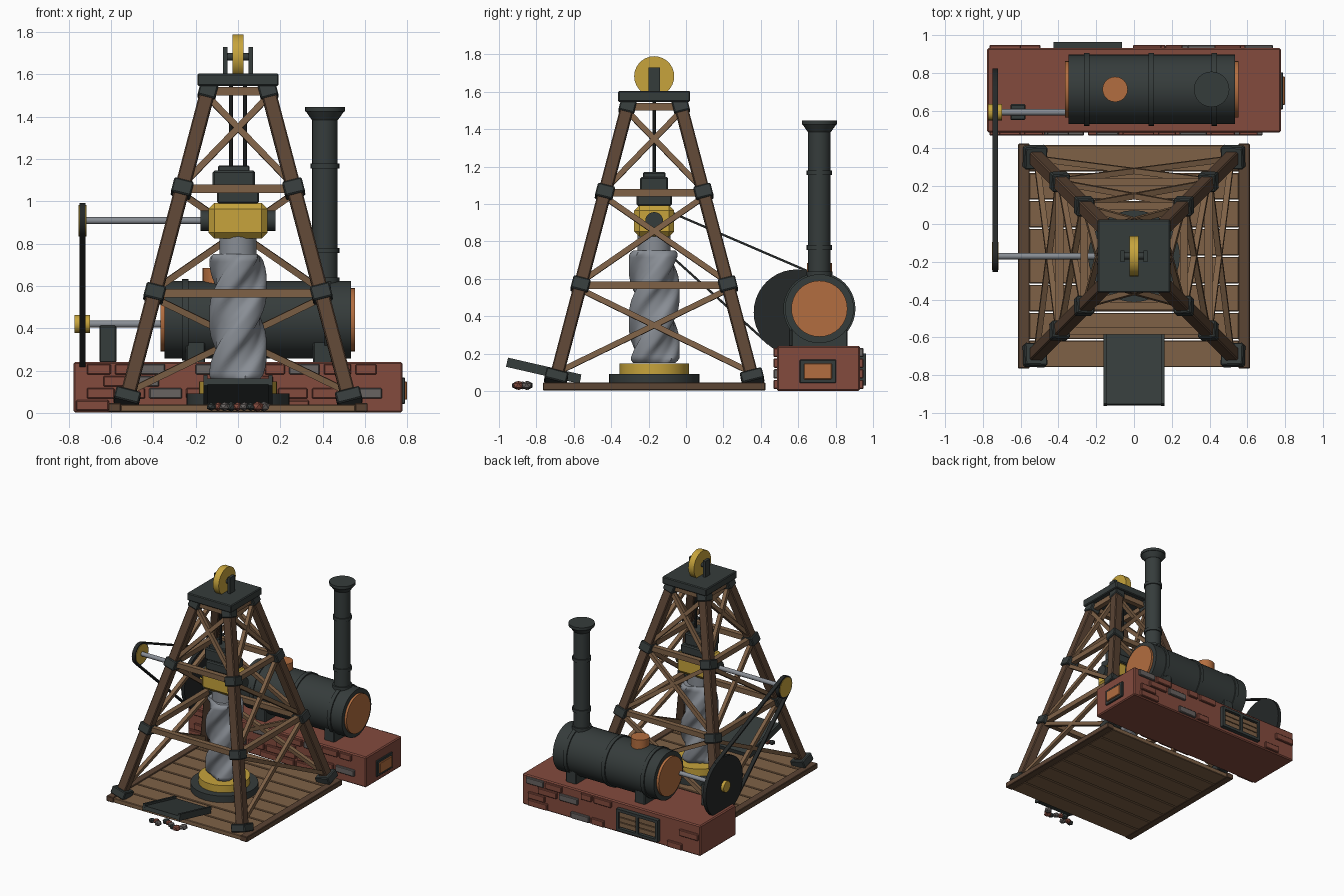
import bpy, bmesh, math, random
from mathutils import Vector, Matrix

if "Cube" in bpy.data.objects:
    bpy.data.objects.remove(bpy.data.objects["Cube"])
random.seed(4)


def material(name, *rgb):
    m = bpy.data.materials.new(name)
    m.use_nodes = True
    m.diffuse_color = (*rgb, 1)
    m.node_tree.nodes["Principled BSDF"].inputs["Base Color"].default_value = (*rgb, 1)
    return m


BRICK = material("brick_red", .23, .07, .048)
IRON = material("dark_iron", .036, .045, .044)
BLACK = material("belt_black", .018, .021, .021)
GOLD = material("brass", .57, .37, .045)
WOOD = material("dark_wood", .105, .058, .034)
PLANK = material("light_wood", .21, .12, .062)
STEEL = material("steel_grey", .25, .27, .30)
COPPER = material("copper", .45, .155, .05)
STONE = material("grey_stone", .14, .125, .12)


def finish(name, bm, mat, smooth=False):
    me = bpy.data.meshes.new(name)
    bmesh.ops.recalc_face_normals(bm, faces=bm.faces)
    bm.to_mesh(me)
    bm.free()
    me.materials.append(mat)
    if smooth:
        me.polygons.foreach_set("use_smooth", [True] * len(me.polygons))
        me.set_sharp_from_angle(angle=math.radians(35))
    ob = bpy.data.objects.new(name, me)
    bpy.context.scene.collection.objects.link(ob)
    return ob


def box(name, center, size, mat, bevel=0.0, rot=None):
    bm = bmesh.new()
    bmesh.ops.create_cube(bm, size=1, matrix=Matrix.Diagonal((*size, 1)))
    if bevel:
        bmesh.ops.bevel(bm, geom=bm.edges[:], offset=bevel, segments=1, affect='EDGES')
    turn = rot.to_matrix().to_4x4() if rot else Matrix()
    bm.transform(Matrix.Translation(center) @ turn)
    return finish(name, bm, mat)


def align(a, b):
    return Vector((0, 0, 1)).rotation_difference(Vector(b) - Vector(a))


def beam(name, a, b, width, mat, depth=None, bevel=0.0):
    a, b = Vector(a), Vector(b)
    return box(name, (a + b) / 2, (width, depth or width, (b - a).length), mat, bevel, align(a, b))


def rod(name, a, b, r, mat, r2=None, sides=32):
    a, b = Vector(a), Vector(b)
    bm = bmesh.new()
    bmesh.ops.create_cone(bm, cap_ends=True, segments=sides, radius1=r,
                          radius2=r if r2 is None else r2, depth=(b - a).length)
    bm.transform(Matrix.Translation((a + b) / 2) @ align(a, b).to_matrix().to_4x4())
    return finish(name, bm, mat, True)


CY = -.17          # tower centre in depth


# Platform
for s in (-1, 1):
    box("platform_side_beam", (s * .583, CY, .025), (.06, 1.19, .042), WOOD, .004)
for i in range(8):
    box("platform_plank", (0, CY + (i - 3.5) * .148, .022), (1.11, .14, .036), PLANK, .004)


# Tower legs, brackets, rails and braces
def corner(i, z):
    sx, sy = ((-1, -1), (1, -1), (1, 1), (-1, 1))[i % 4]
    r = .53 - .2635 * (z - .05)
    return Vector((sx * r, CY + sy * r, z))


levels = (.08, .565, 1.06, 1.52)
for i in range(4):
    beam("tower_leg", corner(i, .05), corner(i, 1.55), .07, WOOD, bevel=.006)
    beam("leg_foot", corner(i, .045), corner(i, .1), .12, IRON, bevel=.006)
    for z, w in ((.565, .095), (1.06, .095), (1.52, .085)):
        beam("leg_bracket", corner(i, z - .033), corner(i, z + .033), w, IRON, bevel=.006)
        beam("cross_rail", corner(i, z), corner(i + 1, z), .04, PLANK)
    for bay in range(3):
        if i == 0 and bay < 2:
            continue       # the front stays open around the drill
        lo, hi = levels[bay] + .02, levels[bay + 1] - .02
        beam("diagonal_brace", corner(i, lo), corner(i + 1, hi), .03, PLANK)
        beam("diagonal_brace", corner(i + 1, lo), corner(i, hi), .03, PLANK)

# Crown with hoist wheel
box("crown_plate", (0, CY, 1.575), (.385, .385, .058), IRON, .006)
rod("hoist_wheel", (-.025, CY, 1.683), (.025, CY, 1.683), .107, GOLD, sides=28)
rod("hoist_axle", (-.06, CY, 1.683), (.06, CY, 1.683), .018, IRON, sides=12)
for s in (-1, 1):
    box("wheel_support", (s * .06, CY, 1.665), (.022, .06, .13), IRON)
    rod("hoist_cable", (s * .033, CY, 1.14), (s * .033, CY, 1.56), .009, BLACK, sides=8)

# Drive head
box("motor_cap", (-.02, CY, 1.15), (.15, .12, .04), IRON, .006)
box("motor_block", (-.02, CY, 1.1), (.2, .15, .09), IRON, .008)
box("motor_base", (0, CY, 1.025), (.2, .19, .07), IRON, .008)
box("gearbox", (0, CY, .909), (.28, .214, .168), GOLD, .028)
for s in (-1, 1):
    rod("gearbox_flange", (s * .13, CY, .909), (s * .178, CY, .909), .048, IRON, sides=20)


# Twisted drill
def drill():
    bm = bmesh.new()
    rows, cols, low, high = 48, 48, .15, .752
    rings = []
    for j in range(rows + 1):
        z = low + (high - low) * j / rows
        end = min(j, rows - j)
        taper = (.86, .95)[end] if end < 2 else 1
        ring = []
        for k in range(cols):
            a = math.tau * k / cols
            lobe = math.tanh(2.5 * math.cos(3 * (a - math.tau * z / .9)))
            r = (.12 + .016 * lobe) * taper
            ring.append(bm.verts.new((r * math.cos(a), CY + r * math.sin(a), z)))
        rings.append(ring)
    for lower, upper in zip(rings, rings[1:]):
        for k in range(cols):
            n = (k + 1) % cols
            bm.faces.new((lower[k], lower[n], upper[n], upper[k]))
    bm.faces.new(rings[0])
    bm.faces.new(rings[-1])
    finish("drill_bit", bm, STEEL, True)


drill()
rod("drill_neck", (0, CY, .74), (0, CY, .84), .088, STEEL, sides=24)
rod("bore_flange", (0, CY, .04), (0, CY, .092), .243, IRON)
rod("bore_ring", (0, CY, .09), (0, CY, .148), .185, GOLD)

# Spoil chute and rubble
slope = ((0, -.957, .148), (0, -.565, .058))
beam("chute_floor", *slope, .32, IRON, .03)
for s in (-1, 1):
    beam("chute_side", *(Vector(p) + Vector((s * .153, 0, .006)) for p in slope), .018, IRON, .05)
for i in range(9):
    spot = (-.125 + i * .031, -.875 + random.uniform(-.035, .035), .03)
    bm = bmesh.new()
    bmesh.ops.create_icosphere(bm, subdivisions=1, radius=random.uniform(.025, .032))
    bm.transform(Matrix.Translation(spot) @ Matrix.Diagonal((1, 1, .8, 1)))
    finish("rubble", bm, (IRON, BRICK, STONE)[i % 3])

# Brick engine bed with raised bricks
box("engine_bed", (0, .708, .121), (1.555, .445, .24), BRICK, .008)
for face, y in ((-1, .481), (1, .935)):
    for row in range(4):
        x = -.765 + .05 * (row % 2)
        while x < .62:
            w = random.uniform(.09, .17)
            blocked = face > 0 and x + w > -.44 and x < -.05
            if random.random() < .55 and not blocked:
                mat = STONE if random.random() < .12 else BRICK
                box("raised_brick", (x + w / 2, y, .035 + row * .057), (w, .026, .05), mat, .005)
            x += w + .02

# Firebox door on the end, plank hatch on the back
box("firebox_frame", (.78, .705, .105), (.02, .195, .125), IRON, .004)
box("firebox_door", (.79, .705, .105), (.02, .15, .085), COPPER, .004)
for x in (-.415, -.245, -.075):
    box("hatch_post", (x, .945, .115), (.022, .035, .17), IRON)
for z in (.04, .19):
    box("hatch_rail", (-.245, .945, z), (.35, .035, .022), IRON)
for z in (.075, .115, .155):
    box("hatch_plank", (-.245, .938, z), (.33, .024, .034), PLANK)

# Boiler with bands, caps, saddles, dome and chimney
BY, BZ = .713, .44
rod("boiler", (-.347, BY, BZ), (.535, BY, BZ), .184, IRON, sides=40)
for x in (-.25, .092, .425):
    rod("boiler_band", (x - .015, BY, BZ), (x + .015, BY, BZ), .193, IRON, sides=40)
for a, b in ((-.366, -.34), (.53, .553)):
    rod("boiler_cap", (a, BY, BZ), (b, BY, BZ), .15, COPPER)
for x in (-.2, .4):
    box("boiler_saddle", (x, BY, .29), (.09, .3, .11), IRON, .006)
rod("steam_dome", (-.1, BY, .59), (-.1, BY, .685), .067, COPPER, sides=24)
CX = .411
for low, high, r, r2 in ((.58, 1.4, .06, .06), (.6, .64, .07, .07), (.755, .78, .068, .068),
                         (1.155, 1.18, .068, .068), (1.385, 1.425, .062, .09),
                         (1.425, 1.447, .094, .094)):
    rod("chimney_section", (CX, BY, low), (CX, BY, high), r, IRON, r2, 24)

# Belt drive: shafts, wheels and belt
PX = -.735
top, bottom = Vector((PX, CY, .909)), Vector((PX, .592, .42))
r_top, r_bottom = .074, .222
wide = Vector((.018, 0, 0))
rod("upper_shaft", top, (-.17, CY, .909), .017, STEEL, sides=16)
rod("lower_shaft", bottom, (-.34, .592, .42), .017, STEEL, sides=16)
rod("upper_pulley", top - wide, top + wide, r_top, GOLD)
rod("upper_belt_wrap", top - wide * .8, top + wide * .8, r_top + .01, BLACK)
rod("flywheel", bottom - wide * .8, bottom + wide * .8, r_bottom + .008, BLACK, sides=40)
rod("flywheel_hub", bottom - wide * 2.1, bottom + wide * 2, .043, GOLD, sides=20)
box("shaft_bearing", (-.615, .592, .325), (.08, .085, .175), IRON, .006)
span = bottom - top
d = span.normalized()
side = Vector((0, -d.z, d.y))
c = (r_top - r_bottom) / span.length
for s in (-1, 1):
    n = d * c + side * s * math.sqrt(1 - c * c)
    beam("belt_run", top + n * (r_top + .004), bottom + n * (r_bottom + .004), .03, BLACK, .012)
